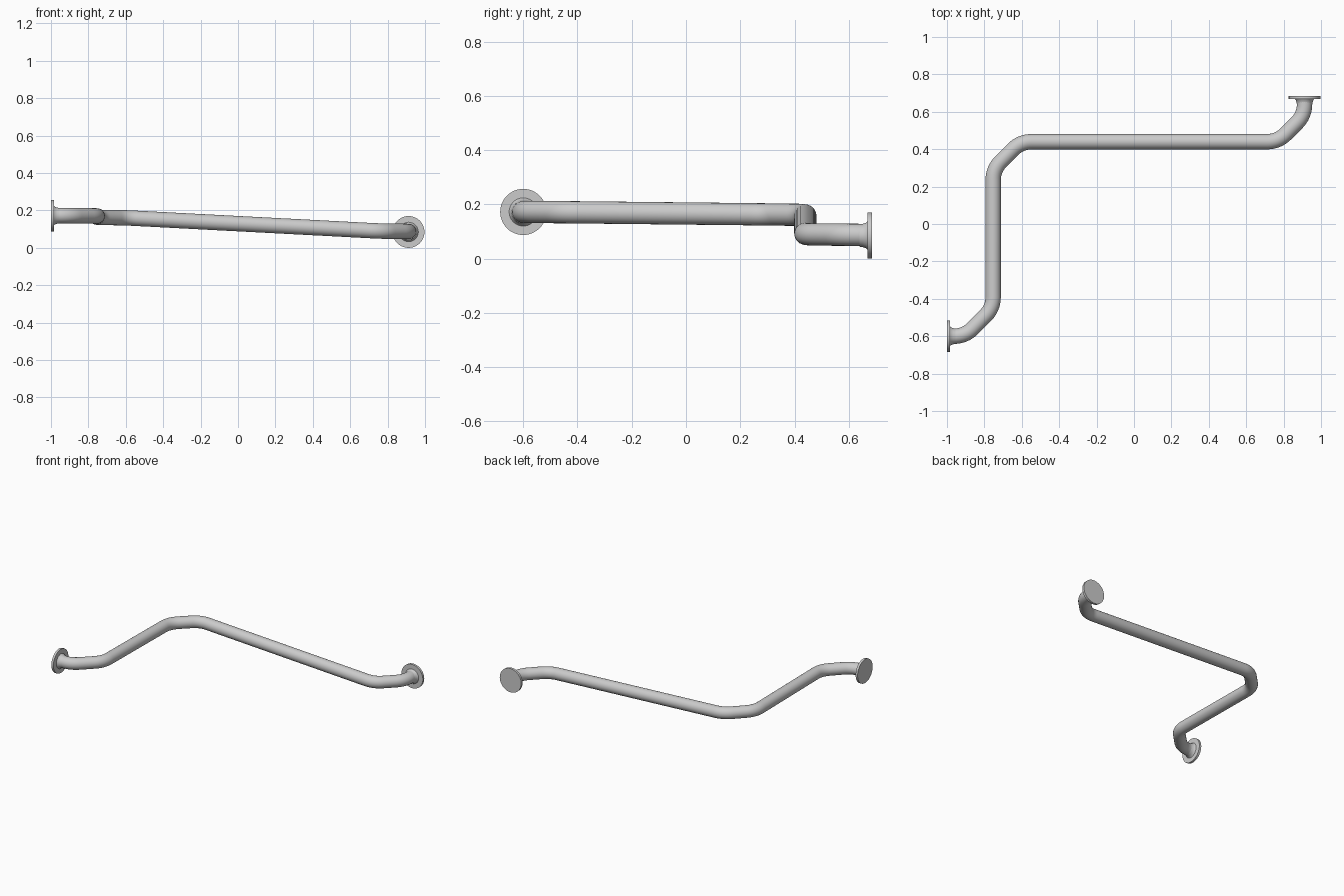
import bpy, bmesh, math
from mathutils import Vector, Matrix

if "Cube" in bpy.data.objects:
    bpy.data.objects.remove(bpy.data.objects["Cube"])

R = 0.041          # rail radius
FLANGE_R = 0.085


def filleted(corners, t=0.06, steps=8):
    """Path through corners, each inner corner rounded over tangent length t."""
    pts = [corners[0]]
    for a, b, c in zip(corners, corners[1:], corners[2:]):
        p = b + (a - b).normalized() * t
        q = b + (c - b).normalized() * t
        for i in range(steps + 1):
            u = i / steps
            pts.append(p * (1 - u) ** 2 + b * 2 * u * (1 - u) + q * u * u)
    return pts + [corners[-1]]


def tube(name, pts, radius):
    cu = bpy.data.curves.new(name, 'CURVE')
    cu.dimensions = '3D'
    cu.bevel_depth = radius
    cu.bevel_resolution = 10
    sp = cu.splines.new('POLY')
    sp.points.add(len(pts) - 1)
    for sp_pt, p in zip(sp.points, pts):
        sp_pt.co = (*p, 1)
    ob = bpy.data.objects.new(name, cu)
    bpy.context.collection.objects.link(ob)
    finish(ob, True)


def finish(ob, convert=False):
    bpy.ops.object.select_all(action='DESELECT')
    ob.select_set(True)
    bpy.context.view_layer.objects.active = ob
    if convert:
        bpy.ops.object.convert(target='MESH')
    bpy.ops.object.shade_smooth_by_angle(angle=math.radians(35))


def flange(name, pos, direction):
    """Wall plate with a flared neck, turned around its axis."""
    profile = [(0, 0), (FLANGE_R, 0), (FLANGE_R, 0.016), (0.052, 0.016),
               (0.047, 0.022), (0.043, 0.034), (R, 0.046)]
    bm = bmesh.new()
    vs = [bm.verts.new((r, 0, z)) for r, z in profile]
    es = [bm.edges.new(e) for e in zip(vs, vs[1:])]
    bmesh.ops.spin(bm, geom=vs + es, cent=(0, 0, 0), axis=(0, 0, 1),
                   angle=math.tau, steps=48)
    bmesh.ops.remove_doubles(bm, verts=bm.verts, dist=1e-5)
    bmesh.ops.recalc_face_normals(bm, faces=bm.faces)
    me = bpy.data.meshes.new(name)
    bm.to_mesh(me)
    bm.free()
    ob = bpy.data.objects.new(name, me)
    bpy.context.collection.objects.link(ob)
    rot = Vector(direction).to_track_quat('Z', 'Y').to_matrix().to_4x4()
    ob.matrix_world = Matrix.Translation(pos) @ rot
    finish(ob)


# Bent rail
corners = [Vector(p) for p in [
    (-0.99, -0.60, 0.172), (-0.904, -0.60, 0.172), (-0.753, -0.449, 0.171),
    (-0.753, 0.293, 0.163), (-0.606, 0.44, 0.161), (0.77, 0.44, 0.089),
    (0.912, 0.582, 0.088), (0.912, 0.675, 0.087)]]
tube("grab_rail", filleted(corners), R)

# Wall flanges
flange("left_flange", Vector((-1.0, -0.60, 0.172)), (1, 0, 0))
flange("back_flange", Vector((0.912, 0.685, 0.085)), (0, -1, 0))
